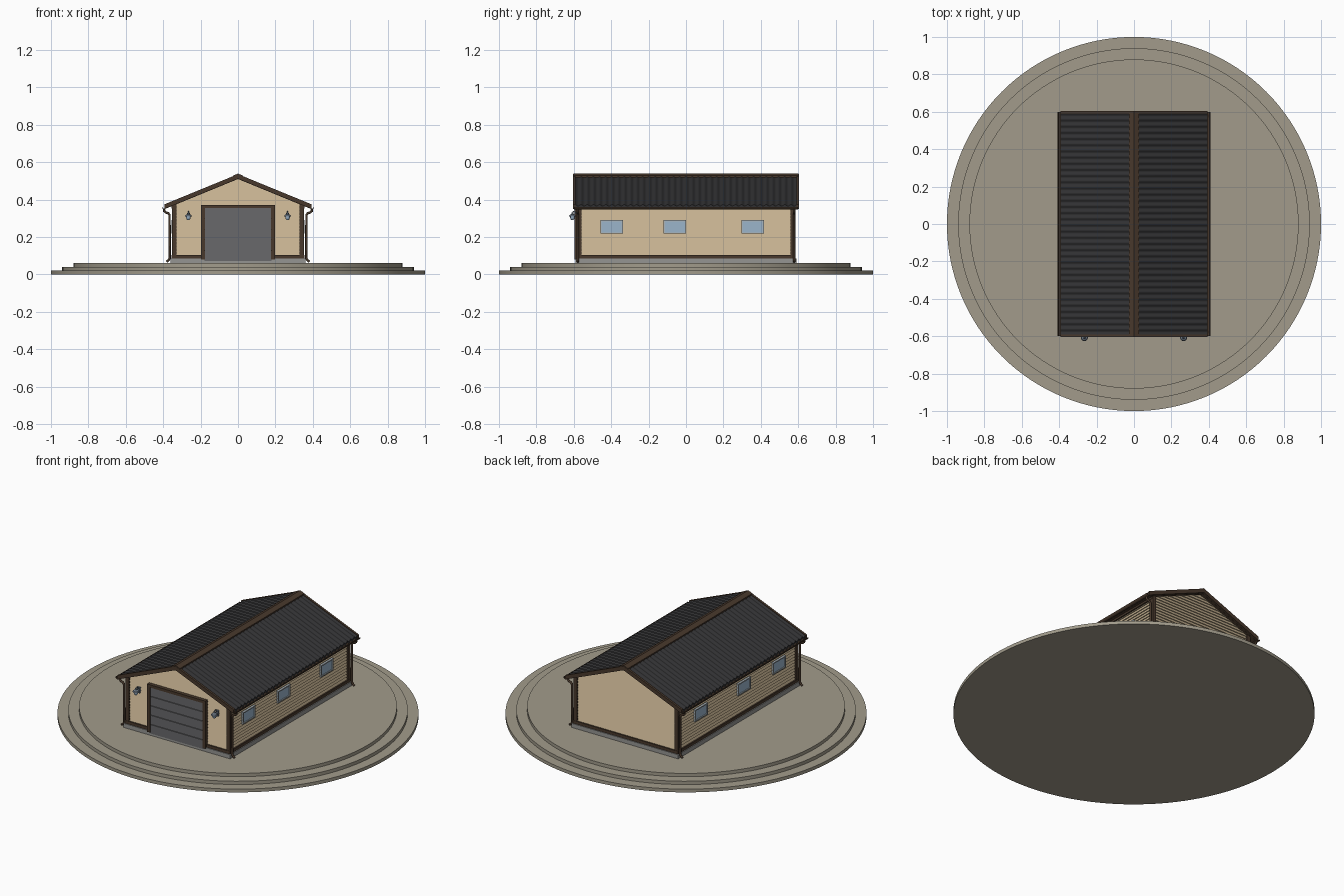
import bpy, bmesh, math
from mathutils import Vector

if "Cube" in bpy.data.objects:
    bpy.data.objects.remove(bpy.data.objects["Cube"])


def material(name, rgb):
    m = bpy.data.materials.new(name)
    m.diffuse_color = (*rgb, 1)
    m.use_nodes = True
    m.node_tree.nodes["Principled BSDF"].inputs["Base Color"].default_value = m.diffuse_color
    return m


STONE = material("stone", (0.36, 0.33, 0.26))
CONCRETE = material("concrete", (0.30, 0.30, 0.29))
SIDING = material("siding", (0.56, 0.44, 0.28))
TRIM = material("brown_trim", (0.065, 0.04, 0.025))
ROOF = material("roof_sheet", (0.03, 0.03, 0.032))
DOOR = material("door_grey", (0.14, 0.14, 0.145))
GLASS = material("glass", (0.33, 0.46, 0.60))
FRAME = material("window_frame", (0.42, 0.47, 0.50))
LAMP = material("lamp_metal", (0.16, 0.20, 0.25))

APEX, SLOPE, EAVE = 0.53, 0.41, 0.392      # roof line: z = APEX - SLOPE * |x|
WX, WY, Z0 = 0.345, 0.575, 0.085           # wall half sizes and base


def finish(name, bm, mat, smooth=False):
    bmesh.ops.recalc_face_normals(bm, faces=bm.faces)
    me = bpy.data.meshes.new(name)
    bm.to_mesh(me)
    bm.free()
    me.materials.append(mat)
    ob = bpy.data.objects.new(name, me)
    bpy.context.collection.objects.link(ob)
    if smooth:
        bpy.context.view_layer.objects.active = ob
        ob.select_set(True)
        bpy.ops.object.shade_smooth_by_angle(angle=math.radians(35))
        ob.select_set(False)
    return ob


def add_loft(bm, a, b):
    """Closed solid between two matching polygons."""
    va, vb = [bm.verts.new(p) for p in a], [bm.verts.new(p) for p in b]
    bm.faces.new(va)
    bm.faces.new(vb)
    for i in range(len(va)):
        j = (i + 1) % len(va)
        bm.faces.new((va[i], va[j], vb[j], vb[i]))


def add_box(bm, x0, x1, y0, y1, z0, z1):
    q = [(x0, y0), (x1, y0), (x1, y1), (x0, y1)]
    add_loft(bm, [(x, y, z0) for x, y in q], [(x, y, z1) for x, y in q])


def boxes(name, mat, *dims):
    bm = bmesh.new()
    for d in dims:
        add_box(bm, *d)
    return finish(name, bm, mat)


def prism_y(name, mat, pts, y0, y1):
    bm = bmesh.new()
    add_loft(bm, [(x, y0, z) for x, z in pts], [(x, y1, z) for x, z in pts])
    return finish(name, bm, mat)


def lathe(name, mat, profile, cx=0, cy=0, n=16):
    bm = bmesh.new()
    rings = [[bm.verts.new((cx + r * math.cos(2 * math.pi * i / n),
                            cy + r * math.sin(2 * math.pi * i / n), z))
              for i in range(n)] for r, z in profile]
    bm.faces.new(rings[0])
    bm.faces.new(rings[-1])
    for a, b in zip(rings, rings[1:]):
        for i in range(n):
            bm.faces.new((a[i], a[(i + 1) % n], b[(i + 1) % n], b[i]))
    return finish(name, bm, mat, True)


def pipe(name, mat, pts, r):
    cu = bpy.data.curves.new(name, "CURVE")
    cu.dimensions = "3D"
    cu.bevel_depth, cu.bevel_resolution, cu.use_fill_caps = r, 2, True
    sp = cu.splines.new("POLY")
    sp.points.add(len(pts) - 1)
    for p, co in zip(sp.points, pts):
        p.co = (*co, 1)
    cu.materials.append(mat)
    ob = bpy.data.objects.new(name, cu)
    bpy.context.collection.objects.link(ob)


def roof_band(drop_top, drop_bottom, half):
    """Chevron outline that follows the roof line."""
    up = [(-half, APEX - SLOPE * half), (0, APEX), (half, APEX - SLOPE * half)]
    return [(x, z - drop_top) for x, z in up] + [(x, z - drop_bottom) for x, z in reversed(up)]


# Stepped round platform
lathe("platform", STONE, [(1, 0), (1, 0.02), (0.94, 0.02), (0.94, 0.04),
                          (0.88, 0.04), (0.88, 0.06)], n=128)
boxes("foundation", CONCRETE, (-0.36, 0.36, -0.59, 0.59, 0.06, Z0))

# Wall core with gables
edge = APEX - 0.02 - SLOPE * (WX - 0.006)
prism_y("wall_core", SIDING, [(-WX + 0.006, Z0), (WX - 0.006, Z0), (WX - 0.006, edge),
                              (0, APEX - 0.02), (-WX + 0.006, edge)], -WY + 0.006, WY - 0.006)

# Lapped siding boards on all four walls
PITCH = 0.0175
bm = bmesh.new()
for i in range(24):
    za, zb = Z0 + i * PITCH, Z0 + (i + 1) * PITCH
    ha, hb = (min(WX, (APEX - 0.015 - z) / SLOPE) for z in (za, zb))
    if hb > 0.005:
        for s in (-1, 1):
            yo, yi, yc = s * (WY + 0.002), s * (WY - 0.004), s * (WY - 0.008)
            add_loft(bm, [(-ha, yo, za), (-hb, yi, zb), (-hb, yc, zb), (-ha, yc, za)],
                     [(ha, yo, za), (hb, yi, zb), (hb, yc, zb), (ha, yc, za)])
    if zb < edge + 0.01:
        for s in (-1, 1):
            sec = [(s * (WX + 0.002), za), (s * (WX - 0.004), zb),
                   (s * (WX - 0.008), zb), (s * (WX - 0.008), za)]
            add_loft(bm, [(x, -WY, z) for x, z in sec], [(x, WY, z) for x, z in sec])
finish("siding_boards", bm, SIDING)

# Corner boards and base trim
bm = bmesh.new()
for sx in (-1, 1):
    for sy in (-1, 1):
        xs = sorted((sx * (WX - 0.016), sx * (WX + 0.008)))
        ys = sorted((sy * (WY - 0.016), sy * (WY + 0.008)))
        add_box(bm, *xs, *ys, Z0, 0.375)
finish("corner_boards", bm, TRIM)
bm = bmesh.new()
for s in (-1, 1):
    xs = sorted((s * (WX - 0.004), s * (WX + 0.010)))
    add_box(bm, *xs, -WY - 0.01, WY + 0.01, Z0, 0.103)
    add_box(bm, *xs, -WY - 0.004, WY + 0.004, 0.353, 0.372)
    add_box(bm, *sorted((s * 0.19, s * 0.355)), -WY - 0.01, -WY, Z0, 0.103)
add_box(bm, -0.355, 0.355, WY, WY + 0.01, Z0, 0.103)
finish("base_and_eave_trim", bm, TRIM)

# Sectional garage door and its frame
boxes("garage_door", DOOR, (-0.18, 0.18, -0.585, -0.57, 0.07, 0.358),
      *[(-0.178, 0.178, -0.591, -0.58, 0.072 + k * 0.0572, 0.126 + k * 0.0572) for k in range(5)])
boxes("door_frame", TRIM, (-0.197, -0.177, -0.597, -0.57, 0.08, 0.372),
      (0.177, 0.197, -0.597, -0.57, 0.08, 0.372), (-0.177, 0.177, -0.597, -0.57, 0.355, 0.372))

# Three windows on each side wall
for s, side in ((-1, "left"), (1, "right")):
    for k, cy in enumerate((-0.398, -0.059, 0.356)):
        xo = sorted((s * (WX - 0.005), s * (WX + 0.010)))
        xg = sorted((s * (WX - 0.005), s * (WX + 0.005)))
        a, b, za, zb, t = cy - 0.06, cy + 0.06, 0.218, 0.29, 0.007
        boxes(f"window_frame_{side}_{k}", FRAME, (*xo, a, b, za, za + t), (*xo, a, b, zb - t, zb),
              (*xo, a, a + t, za + t, zb - t), (*xo, b - t, b, za + t, zb - t))
        boxes(f"window_glass_{side}_{k}", GLASS, (*xg, a + t, b - t, za + t, zb - t))

# Corrugated roof sheets
WAVES, STEPS, YR = 36, 8, 0.594
for s, side in ((-1, "left"), (1, "right")):
    bm = bmesh.new()
    rows = []
    for i in range(WAVES * STEPS + 1):
        y = -YR + 2 * YR * i / (WAVES * STEPS)
        dz = 0.004 * math.cos(2 * math.pi * i / STEPS)
        rows.append([bm.verts.new((x, y, APEX - SLOPE * abs(x) + dz + d))
                     for x, d in ((0, 0), (s * EAVE, 0), (s * EAVE, -0.012), (0, -0.012))])
    for a, b in zip(rows, rows[1:]):
        for j in range(4):
            bm.faces.new((a[j], a[(j + 1) % 4], b[(j + 1) % 4], b[j]))
    bm.faces.new(rows[0])
    bm.faces.new(rows[-1])
    finish(f"roof_sheet_{side}", bm, ROOF, True)

# Roof deck, ridge cap and barge boards
prism_y("roof_deck", TRIM, roof_band(0.008, 0.02, 0.385), -0.59, 0.59)
prism_y("ridge_cap", TRIM, roof_band(-0.009, 0.0, 0.028), -0.602, 0.602)
for s, end in ((-1, "front"), (1, "back")):
    prism_y(f"barge_board_{end}", TRIM, roof_band(-0.006, 0.019, 0.394),
            *sorted((s * 0.590, s * 0.604)))

# Gutters and downspouts
for s, side in ((-1, "left"), (1, "right")):
    arc = [math.pi * k / 8 for k in range(9)]
    gx, gz = 0.396, 0.361
    sec = [(s * (gx + 0.012 * math.cos(t)), gz - 0.014 * math.sin(t)) for t in arc]
    sec += [(s * (gx + 0.009 * math.cos(t)), gz - 0.011 * math.sin(t)) for t in reversed(arc)]
    prism_y(f"gutter_{side}", TRIM, sec, -0.6, 0.6)
    for cy, end in ((-0.578, "front"), (0.578, "back")):
        pipe(f"downspout_{side}_{end}", TRIM,
             [(s * x, cy, z) for x, z in ((0.396, 0.352), (0.394, 0.338), (0.386, 0.331),
                                          (0.373, 0.327), (0.366, 0.318), (0.365, 0.09),
                                          (0.369, 0.078), (0.382, 0.067))], 0.0065)

# Wall lamps beside the door
for s, side in ((-1, "left"), (1, "right")):
    cx, cy = s * 0.265, -0.607
    boxes(f"lamp_plate_{side}", LAMP, (cx - 0.009, cx + 0.009, -0.584, -0.572, 0.293, 0.328))
    pipe(f"lamp_arm_{side}", LAMP, [(cx, -0.58, 0.318), (cx, -0.592, 0.334),
                                    (cx, -0.603, 0.336), (cx, cy, 0.326)], 0.003)
    lathe(f"lamp_shade_{side}", LAMP, [(0.019, 0.31), (0.016, 0.317), (0.006, 0.323),
                                       (0.004, 0.332)], cx, cy)
    lathe(f"lamp_globe_{side}", GLASS, [(0.004, 0.29), (0.009, 0.294), (0.012, 0.303),
                                        (0.012, 0.311)], cx, cy)
